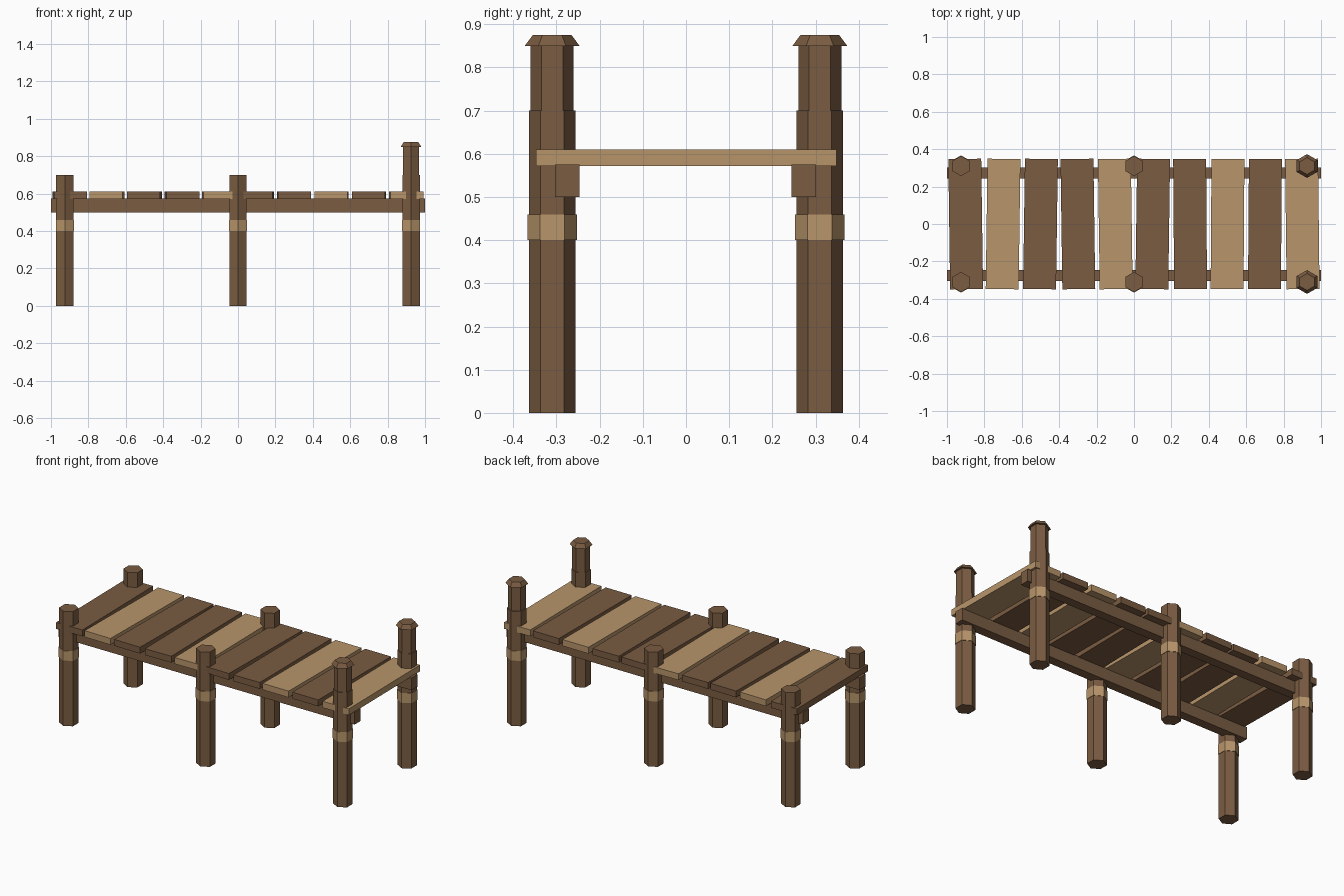
import bpy
from math import radians

cube = bpy.data.objects.get("Cube")
if cube:
    bpy.data.objects.remove(cube, do_unlink=True)


def make_material(name, color):
    mat = bpy.data.materials.new(name)
    mat.use_nodes = True
    mat.diffuse_color = color
    mat.node_tree.nodes["Principled BSDF"].inputs["Base Color"].default_value = color
    return mat


dark_wood = make_material("dark wood", (0.195, 0.107, 0.054, 1))
light_wood = make_material("light wood", (0.48, 0.30, 0.145, 1))


def finish(name, mat):
    obj = bpy.context.object
    obj.name = name
    obj.data.materials.append(mat)
    return obj


def box(name, center, size, mat, turn=0.0):
    bpy.ops.mesh.primitive_cube_add(size=1, location=center, rotation=(0, 0, turn))
    obj = finish(name, mat)
    obj.scale = size
    return obj


def hexagon(name, x, y, z0, z1, r0, r1, mat):
    """Six-sided column with corners pointing along y."""
    bpy.ops.mesh.primitive_cone_add(vertices=6, radius1=r0, radius2=r1, depth=z1 - z0,
                                    location=(x, y, (z0 + z1) / 2))
    return finish(name, mat)


# Posts with rope bands; the pair at the far end is taller and capped
for side, y in (("front", -0.31), ("back", 0.31)):
    for place, x in (("right", -0.925), ("middle", 0), ("left", 0.925)):
        tag = f"{side}_{place}"
        hexagon(f"{tag}_post", x, y, 0, 0.7, 0.054, 0.054, dark_wood)
        hexagon(f"{tag}_band", x, y, 0.4, 0.46, 0.057, 0.057, light_wood)
        if place == "left":
            hexagon(f"{tag}_post_top", x, y, 0.7, 0.855, 0.05, 0.05, dark_wood)
            hexagon(f"{tag}_post_cap", x, y, 0.85, 0.875, 0.0635, 0.045, dark_wood)

    # Long rail under the deck
    rail_y = -0.275 if side == "front" else 0.273
    box(f"{side}_rail", (0, rail_y, 0.5375), (2, 0.057, 0.075), dark_wood)

# Deck planks, each slightly askew
light_planks = (1, 4, 7, 9)
leans = (1, -1, -1, 1, 1, -1, 0.5, -0.5, -0.5, 0.8)
for i, lean in enumerate(leans):
    mat = light_wood if i in light_planks else dark_wood
    box(f"plank_{i + 1}", ((i - 4.5) * 0.2, 0, 0.591), (0.176, 0.696, 0.039), mat,
        radians(0.8 * lean))
